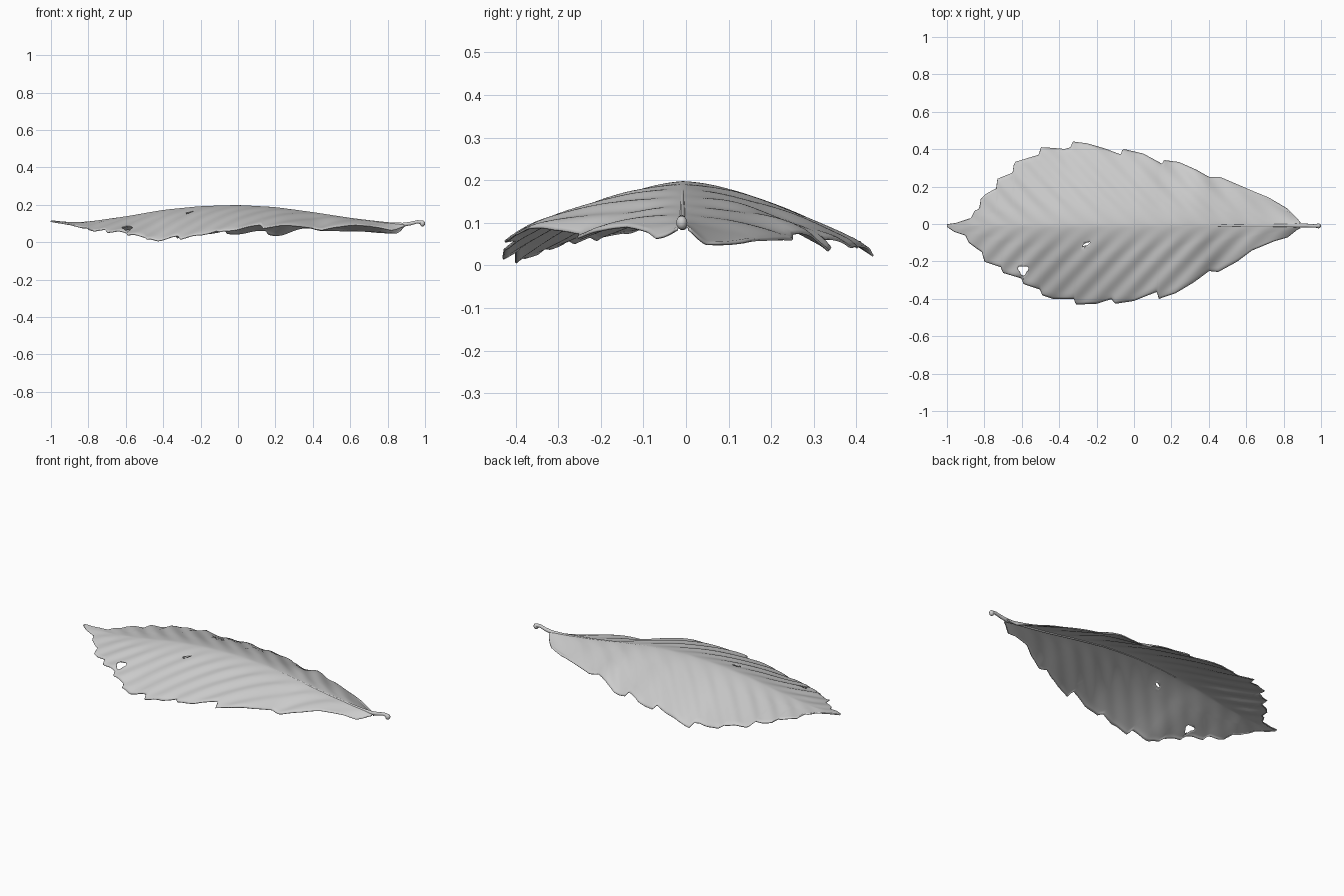
import bpy, bmesh, math
from mathutils import Vector

if "Cube" in bpy.data.objects:
    bpy.data.objects.remove(bpy.data.objects["Cube"])

grey = bpy.data.materials.new("leaf grey")
grey.diffuse_color = (0.6, 0.6, 0.6, 1)
grey.use_nodes = True
grey.node_tree.nodes["Principled BSDF"].inputs["Base Color"].default_value = grey.diffuse_color

# serrated outline of the two halves (x, y), tip on the left
BACK = [(-1, -.004), (-.95, .004), (-.87, .03), (-.85, .07), (-.825, .08), (-.82, .13), (-.79, .16),
        (-.735, .19), (-.73, .24), (-.645, .275), (-.64, .33), (-.505, .37), (-.50, .41), (-.37, .40),
        (-.335, .41), (-.33, .44), (-.25, .43), (-.15, .40), (-.07, .37), (-.06, .40), (.05, .375),
        (.15, .32), (.16, .34), (.24, .33), (.33, .29), (.40, .25), (.46, .25), (.6, .19), (.72, .14),
        (.82, .08), (.87, .03), (.89, .004)]
FRONT = [(-1, -.012), (-.96, -.04), (-.9, -.06), (-.88, -.10), (-.84, -.13), (-.81, -.15), (-.80, -.20),
         (-.71, -.23), (-.70, -.26), (-.6, -.29), (-.59, -.32), (-.5, -.35), (-.49, -.38), (-.43, -.40),
         (-.32, -.40), (-.31, -.43), (-.2, -.425), (-.12, -.40), (-.10, -.425), (0, -.41), (.125, -.36),
         (.13, -.40), (.22, -.37), (.32, -.31), (.40, -.25), (.45, -.255), (.55, -.2), (.63, -.14),
         (.75, -.09), (.82, -.07), (.87, -.03), (.89, -.02)]
# heights along the midrib and both rims, each as evenly readable (x, z) keys
MID = [(-1, .115), (-.9, .103), (-.8, .107), (-.6, .135), (-.4, .17), (-.2, .19), (0, .196),
       (.2, .185), (.4, .157), (.6, .125), (.8, .1), (.9, .096)]
RIM_BACK = [(-1, .11), (-.8, .095), (-.6, .08), (-.45, .06), (-.33, .04), (-.2, .05), (-.05, .05),
            (.08, .06), (.17, .04), (.25, .05), (.35, .09), (.45, .07), (.6, .075), (.75, .06), (.88, .058)]
RIM_FRONT = [(-1, .11), (-.8, .075), (-.65, .055), (-.55, .03), (-.45, .008), (-.3, .022), (-.15, .05),
             (0, .08), (.12, .09), (.25, .1), (.35, .09), (.43, .065), (.55, .085), (.65, .09),
             (.78, .065), (.88, .06)]
WIDTH = [(-1, .02), (-.9, .08), (-.8, .16), (-.65, .29), (-.5, .38), (-.3, .43), (-.1, .41),
         (.15, .36), (.4, .26), (.6, .18), (.8, .08), (.88, .035)]
CY = -.008


def lerp(table, x):
    if x <= table[0][0]:
        return table[0][1]
    for (x0, y0), (x1, y1) in zip(table, table[1:]):
        if x <= x1:
            return y0 + (y1 - y0) * (x - x0) / (x1 - x0)
    return table[-1][1]


def smooth(table, x):
    return sum(lerp(table, x + i * .01) for i in range(-4, 5)) / 9


# leaf blade: a grid fitted to the outline
NX, NR = 300, 36
bm = bmesh.new()
cols = []
for i in range(NX + 1):
    x = -1 + 1.888 * i / NX
    yb, yf = lerp(BACK, x), lerp(FRONT, x)
    mid, w = smooth(MID, x), max(.02, smooth(WIDTH, x))
    rims = smooth(RIM_FRONT, x), smooth(RIM_BACK, x)
    fade = min(1, max(0, w / .25))
    col = []
    for j in range(-NR, NR + 1):
        s = abs(j) / NR
        y = CY + ((yb if j > 0 else yf) - CY) * s
        t = min(1.08, abs(y - CY) / w)
        rim, power = (rims[1], 1.5) if j > 0 else (rims[0], 1.3)
        z = mid + (rim - mid) * t ** power
        # side-vein ripples slanting towards the tip, and the rolled rim
        z += .0035 * fade * min(1, t * 3) * math.sin(math.tau * (x + .95 * abs(y)) / .135)
        z -= .005 * max(0, (s - .93) / .07) ** 2
        col.append(bm.verts.new((x, y, max(.003, z))))
    cols.append(col)
for a, b in zip(cols, cols[1:]):
    for j in range(2 * NR):
        bm.faces.new((a[j], b[j], b[j + 1], a[j + 1]))


# insect holes: remove faces inside an ellipse, then pull the rim onto it
def cut_hole(cx, cy, ra, rb, angle, wobble):
    def local(p):
        dx, dy = p.x - cx, p.y - cy
        u = (dx * math.cos(angle) + dy * math.sin(angle)) / ra
        v = (-dx * math.sin(angle) + dy * math.cos(angle)) / rb
        th = math.atan2(v, u)
        return math.hypot(u, v), 1 + wobble * math.sin(3 * th), th
    gone = []
    for f in bm.faces:
        d, r, th = local(f.calc_center_median())
        if d < r:
            gone.append(f)
    ring = {v for f in gone for v in f.verts}
    bmesh.ops.delete(bm, geom=gone, context='FACES')
    for v in ring:
        if v.is_valid and v.link_faces:
            d, r, th = local(v.co)
            u, w = ra * r * math.cos(th), rb * r * math.sin(th)
            v.co.x = cx + u * math.cos(angle) - w * math.sin(angle)
            v.co.y = cy + u * math.sin(angle) + w * math.cos(angle)


cut_hole(-.592, -.247, .026, .025, 0, .2)
cut_hole(-.255, -.108, .025, .007, .45, 0)
me = bpy.data.meshes.new("leaf_blade")
bm.to_mesh(me)
bm.free()
blade = bpy.data.objects.new("leaf_blade", me)
bpy.context.collection.objects.link(blade)
me.materials.append(grey)
sol = blade.modifiers.new("thickness", 'SOLIDIFY')
sol.thickness, sol.offset = .005, 0

# midrib running into the stalk
path = [(x / 10, CY, smooth(MID, x / 10) - .002, .002 + .006 * (x + 3) / 11) for x in range(-3, 9)]
path += [(.88, CY, .093, .011), (.92, CY, .099, .010), (.96, -.01, .109, .009), (.985, -.01, .105, .011)]
cu = bpy.data.curves.new("midrib_and_stalk", 'CURVE')
cu.dimensions = '3D'
cu.bevel_depth, cu.bevel_resolution, cu.use_fill_caps = 1, 3, True
sp = cu.splines.new('POLY')
sp.points.add(len(path) - 1)
for p, (x, y, z, r) in zip(sp.points, path):
    p.co, p.radius = (x, y, z, 1), r
stalk = bpy.data.objects.new("midrib_and_stalk", cu)
bpy.context.collection.objects.link(stalk)
cu.materials.append(grey)
bpy.context.view_layer.objects.active = stalk
stalk.select_set(True)
bpy.ops.object.convert(target='MESH')

# swollen stalk end
bpy.ops.mesh.primitive_uv_sphere_add(segments=20, ring_count=12, radius=1, location=(.986, -.01, .1))
knob = bpy.context.object
knob.name = "stalk_end"
knob.scale = (.014, .013, .016)
knob.data.materials.append(grey)

# smooth shading
for ob in (blade, stalk, knob):
    bpy.ops.object.select_all(action='DESELECT')
    ob.select_set(True)
    bpy.context.view_layer.objects.active = ob
    bpy.ops.object.shade_smooth_by_angle(angle=math.radians(50))
